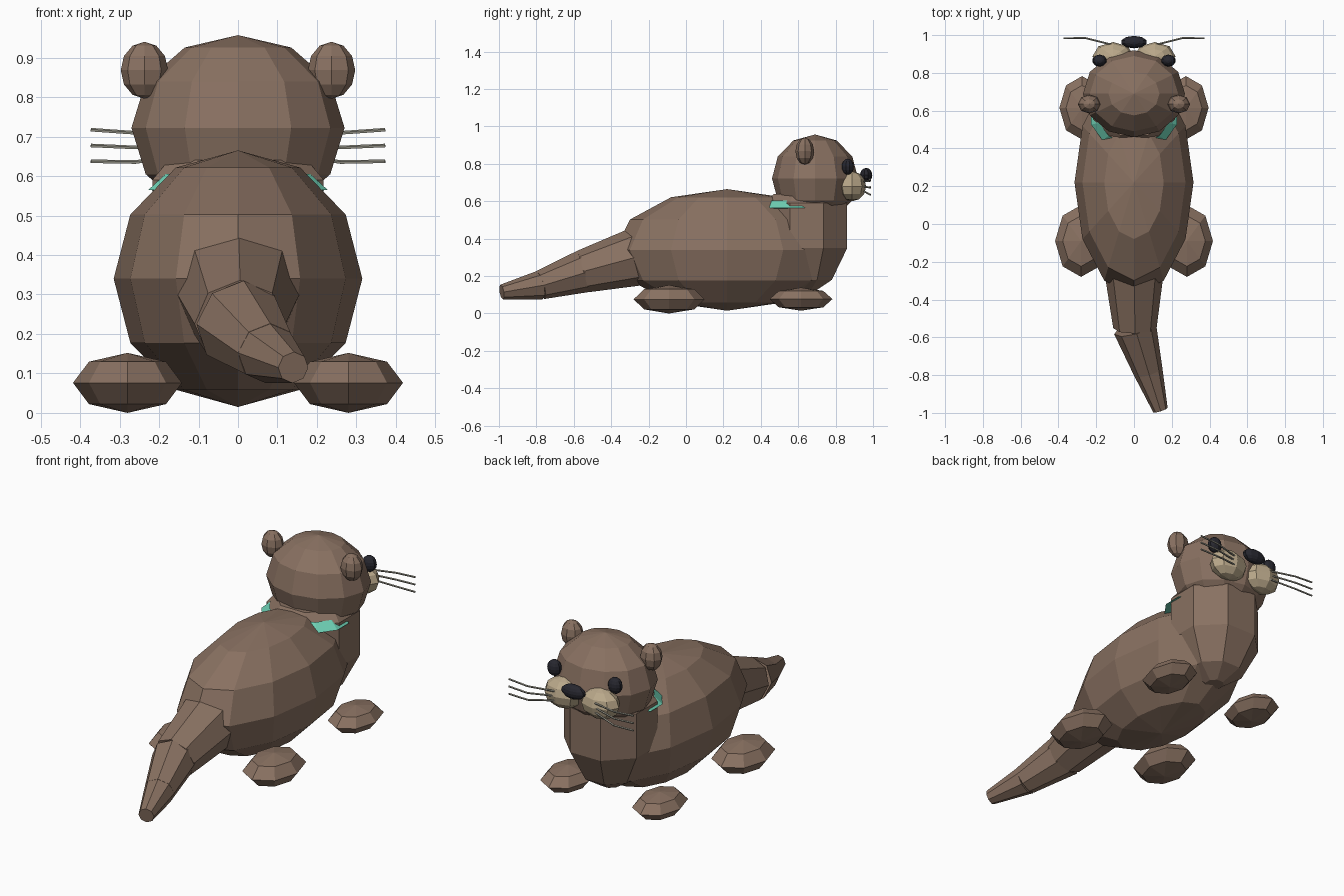
import bpy
import bmesh
import math
from mathutils import Matrix, Vector

if "Cube" in bpy.data.objects:
    bpy.data.objects.remove(bpy.data.objects["Cube"], do_unlink=True)


def material(name, color):
    m = bpy.data.materials.new(name)
    m.use_nodes = True
    rgba = (*color, 1)
    m.diffuse_color = rgba
    m.node_tree.nodes["Principled BSDF"].inputs["Base Color"].default_value = rgba
    return m


FUR = material("brown_fur", (0.25, 0.165, 0.12))
CREAM = material("cream_muzzle", (0.5, 0.4, 0.26))
DARK = material("near_black", (0.02, 0.02, 0.028))
TEAL = material("teal_collar", (0.16, 0.65, 0.47))
WHISKER = material("pale_grey_whisker", (0.36, 0.35, 0.29))


def add(name, bm, mat):
    bmesh.ops.recalc_face_normals(bm, faces=bm.faces)
    mesh = bpy.data.meshes.new(name)
    bm.to_mesh(mesh)
    bm.free()
    mesh.materials.append(mat)
    obj = bpy.data.objects.new(name, mesh)
    bpy.context.collection.objects.link(obj)
    return obj


def ellipsoid(name, center, radii, mat, segs=8, rings=6):
    bm = bmesh.new()
    bmesh.ops.create_uvsphere(bm, u_segments=segs, v_segments=rings, radius=1)
    bmesh.ops.transform(bm, verts=bm.verts,
                        matrix=Matrix.Translation(center) @ Matrix.Diagonal((*radii, 1)))
    return add(name, bm, mat)


def pair(name, center, radii, mat, segs=8, rings=6):
    x, y, z = center
    for side, s in (("left", 1), ("right", -1)):
        ellipsoid(f"{side}_{name}", (s * x, y, z), radii, mat, segs, rings)


def frustum(name, a, b, r1, r2, mat, sides=8):
    a, b = Vector(a), Vector(b)
    d = b - a
    bm = bmesh.new()
    bmesh.ops.create_cone(bm, cap_ends=True, segments=sides, radius1=r1,
                          radius2=r2, depth=d.length)
    rot = d.to_track_quat('Z', 'Y').to_matrix().to_4x4()
    bmesh.ops.transform(bm, verts=bm.verts,
                        matrix=Matrix.Translation((a + b) / 2) @ rot)
    return add(name, bm, mat)


def lathe(name, center, profile, mat, sides, scale=(1, 1), closed=False):
    """Rings of (radius, height) joined into a turned shape."""
    bm = bmesh.new()
    rings = []
    for r, z in profile:
        ring = []
        for i in range(sides):
            t = math.tau * (i + 0.5) / sides
            ring.append(bm.verts.new((center[0] + r * scale[0] * math.cos(t),
                                      center[1] + r * scale[1] * math.sin(t),
                                      center[2] + z)))
        rings.append(ring)
    joins = list(zip(rings, rings[1:]))
    if closed:
        joins.append((rings[-1], rings[0]))
    else:
        bm.faces.new(rings[0])
        bm.faces.new(rings[-1])
    for lo, hi in joins:
        for i in range(sides):
            j = (i + 1) % sides
            bm.faces.new((lo[i], lo[j], hi[j], hi[i]))
    return add(name, bm, mat)


# Body, chest and head
ellipsoid("body", (0, 0.22, 0.34), (0.315, 0.6, 0.325), FUR, 12, 6)
lathe("chest", (0, 0.645, 0),
      [(0.05, 0.12), (0.146, 0.18), (0.235, 0.35), (0.235, 0.59), (0.19, 0.64)], FUR, 8)
ellipsoid("head", (0, 0.69, 0.722), (0.27, 0.23, 0.235), FUR, 12, 6)
pair("ear", (0.237, 0.635, 0.868), (0.06, 0.05, 0.072), FUR)

# Collar peeking out at the sides of the neck
lathe("collar", (0, 0.575, 0.575),
      [(0.19, 0.03), (0.235, -0.01), (0.19, -0.015)], TEAL, 12, (1, 0.8), True)

# Feet
pair("tail_end_foot", (0.28, -0.09, 0.076), (0.138, 0.19, 0.076), FUR, 8, 4)
pair("head_end_foot", (0.275, 0.615, 0.077), (0.12, 0.168, 0.062), FUR, 8, 4)

# Tail in three tapering pieces
joints = [(0, -0.2, 0.32), (0.005, -0.55, 0.225), (0.075, -0.78, 0.152), (0.14, -0.985, 0.115)]
radii = [0.165, 0.115, 0.078, 0.04]
for i, part in enumerate(("base", "middle", "tip")):
    frustum(f"tail_{part}", joints[i], joints[i + 1], radii[i], radii[i + 1], FUR)

# Face
pair("muzzle", (0.11, 0.888, 0.68), (0.11, 0.075, 0.08), CREAM, 8, 6)
pair("eye", (0.182, 0.865, 0.785), (0.039, 0.032, 0.043), DARK, 10, 8)
ellipsoid("nose", (0, 0.963, 0.74), (0.07, 0.033, 0.038), DARK, 10, 8)

# Whiskers, three bent strands per side
for side, s in (("left", 1), ("right", -1)):
    for i in range(3):
        z = 0.705 - 0.025 * i
        spread = 0.015 * (1 - i)
        pts = [(0.12, 0.95, z), (0.26, 0.985, z + spread * 0.8 - 0.008),
               (0.373, 0.983, z + spread - 0.003)]
        for k in range(2):
            a, b = ((s * p[0], p[1], p[2]) for p in pts[k:k + 2])
            frustum(f"{side}_whisker_{i + 1}_{'root' if k == 0 else 'end'}",
                    a, b, 0.005, 0.005, WHISKER, 5)
